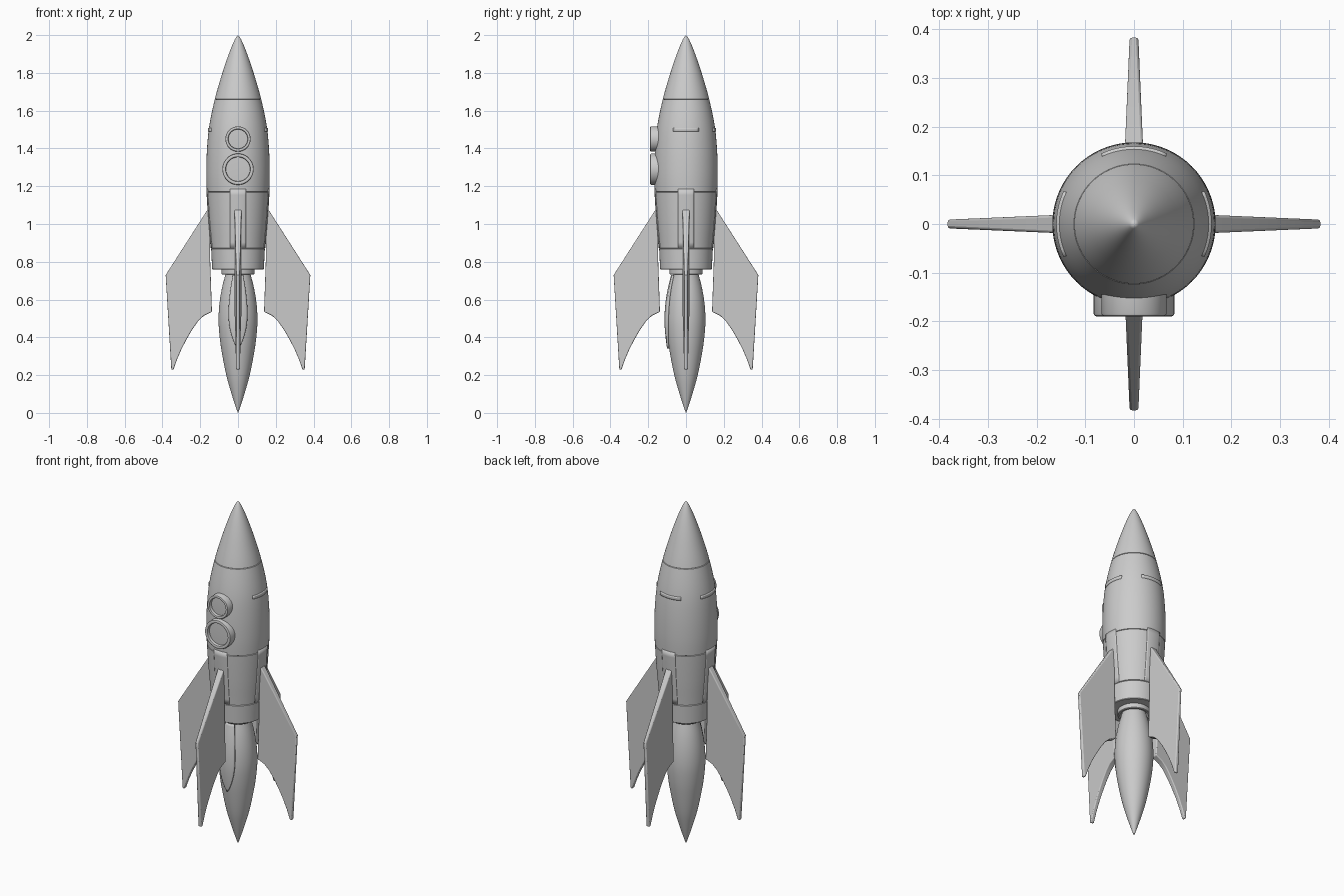
import bpy, bmesh
from math import pi, sin, cos, radians
from mathutils import Matrix

if "Cube" in bpy.data.objects:
    bpy.data.objects.remove(bpy.data.objects["Cube"])

HULL = [(0.76, .137), (0.87, .143), (1.0, .154), (1.17, .165), (1.27, .168), (1.4, .164),
        (1.52, .152), (1.66, .123), (1.78, .089), (1.88, .056), (1.95, .029), (1.985, .012), (2.0, 0)]
FLAME = [(0, 0), (0.02, .008), (0.1, .034), (0.2, .062), (0.34, .089), (0.43, .1), (0.5, .103),
         (0.58, .098), (0.66, .085), (0.74, .065), (0.8, .05)]
TONGUE = [(0.34, .003), (0.36, .015), (0.42, .038), (0.48, .05), (0.55, .052), (0.65, .042), (0.73, .028)]


def curve(points, z):
    """Smooth interpolation through (z, value) points."""
    i = max(k for k in range(len(points) - 1) if k == 0 or points[k][0] <= z)
    (z0, a), (z1, b) = points[i], points[i + 1]

    def slope(k):
        p, q = points[max(k - 1, 0)], points[min(k + 1, len(points) - 1)]
        return (q[1] - p[1]) / (q[0] - p[0])
    h = z1 - z0
    t = (z - z0) / h
    return ((2*t**3 - 3*t**2 + 1) * a + (t**3 - 2*t**2 + t) * h * slope(i)
            + (3*t**2 - 2*t**3) * b + (t**3 - t**2) * h * slope(i + 1))


def span(a, b, n):
    return [a + (b - a) * i / n for i in range(n + 1)]


def finish(name, bm, matrix=Matrix(), fix=True):
    if fix:
        bmesh.ops.recalc_face_normals(bm, faces=bm.faces)
    me = bpy.data.meshes.new(name)
    bm.to_mesh(me)
    bm.free()
    me.transform(matrix)
    ob = bpy.data.objects.new(name, me)
    bpy.context.collection.objects.link(ob)
    bpy.ops.object.select_all(action='DESELECT')
    ob.select_set(True)
    bpy.context.view_layer.objects.active = ob
    bpy.ops.object.shade_smooth_by_angle(angle=radians(32))
    return ob


def lathe(name, profile, matrix=Matrix(), steps=72):
    """Spin a (radius, height) profile around local z."""
    bm = bmesh.new()
    vs = [bm.verts.new((max(r, 0), 0, z)) for r, z in profile]
    es = [bm.edges.new(p) for p in zip(vs, vs[1:])]
    bmesh.ops.spin(bm, geom=vs + es, cent=(0, 0, 0), axis=(0, 0, 1), angle=2 * pi, steps=steps)
    bmesh.ops.remove_doubles(bm, verts=bm.verts, dist=1e-5)
    return finish(name, bm, matrix)


def patch(name, angle, zs, half_width, radius, thickness):
    """Raised plate that follows a round surface."""
    bm = bmesh.new()
    n = 10
    rows = []
    for z in zs:
        r, w = radius(z), half_width(z)
        rows.append([bm.verts.new((r * cos(angle + a), r * sin(angle + a), z))
                     for a in span(-w / r, w / r, n)])
    for lo, hi in zip(rows, rows[1:]):
        for i in range(n):
            bm.faces.new((lo[i], lo[i + 1], hi[i + 1], hi[i]))
    ob = finish(name, bm, fix=False)
    mod = ob.modifiers.new("thickness", 'SOLIDIFY')
    mod.thickness, mod.offset = thickness, -1
    return ob


def hull(z):
    return curve(HULL, z)


# Hull sections, with a fine groove at each seam
def hull_section(name, z0, z1, n):
    g = .002
    pts = [(hull(z0) - .004, z0)]
    pts += [(hull(z), z) for z in span(z0 + g, z1 - g, n)]
    lathe(name, pts + [(hull(z1) - .004, z1)])


hull_section("lower_hull", .87, 1.17, 10)
hull_section("upper_hull", 1.17, 1.66, 18)
lathe("nose_cone", [(hull(1.66) - .004, 1.66)] + [(hull(z), z) for z in span(1.662, 2.0, 28)])

# Tail collar and engine nozzle
lathe("tail_collar", [(0, .775), (.08, .765), (.08, .76), (.134, .76), (.137, .763), (.142, .867), (.139, .87)])
lathe("nozzle", [(.075, .775), (.087, .775), (.087, .735), (.084, .732), (.074, .732), (.072, .775)])

# Exhaust flame with the raised tongue on its front
lathe("flame", [(curve(FLAME, z), z) for z in [0, .008] + span(.02, .8, 36)] + [(0, .8)])
patch("flame_tongue", -pi / 2, span(.34, .73, 26), lambda z: curve(TONGUE, z),
      lambda z: curve(FLAME, z) + .011, .014)

# Portholes: rounded rim and recessed glass
for name, z, r, rim in (("upper_porthole", 1.45, .067, .016), ("lower_porthole", 1.29, .083, .019)):
    face_front = Matrix.Translation((0, 0, z)) @ Matrix.Rotation(pi / 2, 4, 'X')
    b = .006
    lathe(name + "_rim", [(r, .12), (r, .19 - b), (r - .3 * b, .19 - .3 * b), (r - b, .19),
                          (r - rim + b, .19), (r - rim + .3 * b, .19 - .3 * b),
                          (r - rim, .19 - b), (r - rim, .165)], face_front, 48)
    lathe(name + "_glass", [(0, .174), (r - rim + .001, .172)], face_front, 48)

# Ledges on the sides and back of the upper hull
for name, a in (("right_ledge", 0), ("back_ledge", pi / 2), ("left_ledge", pi)):
    patch(name, a, span(1.49, 1.508, 3), lambda z: .07, lambda z: hull(1.5) + .005, .02)

# Four fins, each tapering outwards, on a thin mounting plate
FIN = [(.15, 1.085), (.165, 1.07), (.383, .73), (.353, .23), (.341, .23), (.322, .285), (.298, .34),
       (.272, .39), (.243, .44), (.21, .487), (.18, .515), (.138, .535), (.147, .8)]
for i, side in enumerate(("right", "back", "left", "front")):
    bm = bmesh.new()
    halves = [[bm.verts.new((x, s * (.019 - (x - .15) * .043), z)) for x, z in FIN] for s in (1, -1)]
    for h in halves:
        bm.faces.new(h)
    for k in range(len(FIN)):
        j = (k + 1) % len(FIN)
        bm.faces.new((halves[0][k], halves[0][j], halves[1][j], halves[1][k]))
    fin = finish(side + "_fin", bm, Matrix.Rotation(i * pi / 2, 4, 'Z'))
    bevel = fin.modifiers.new("soft_edge", 'BEVEL')
    bevel.width, bevel.segments, bevel.limit_method = .005, 3, 'ANGLE'
    bevel.angle_limit = radians(50)
    patch(side + "_fin_plate", i * pi / 2, span(.872, 1.185, 10), lambda z: .043,
          lambda z: hull(z) + .002, .006)
